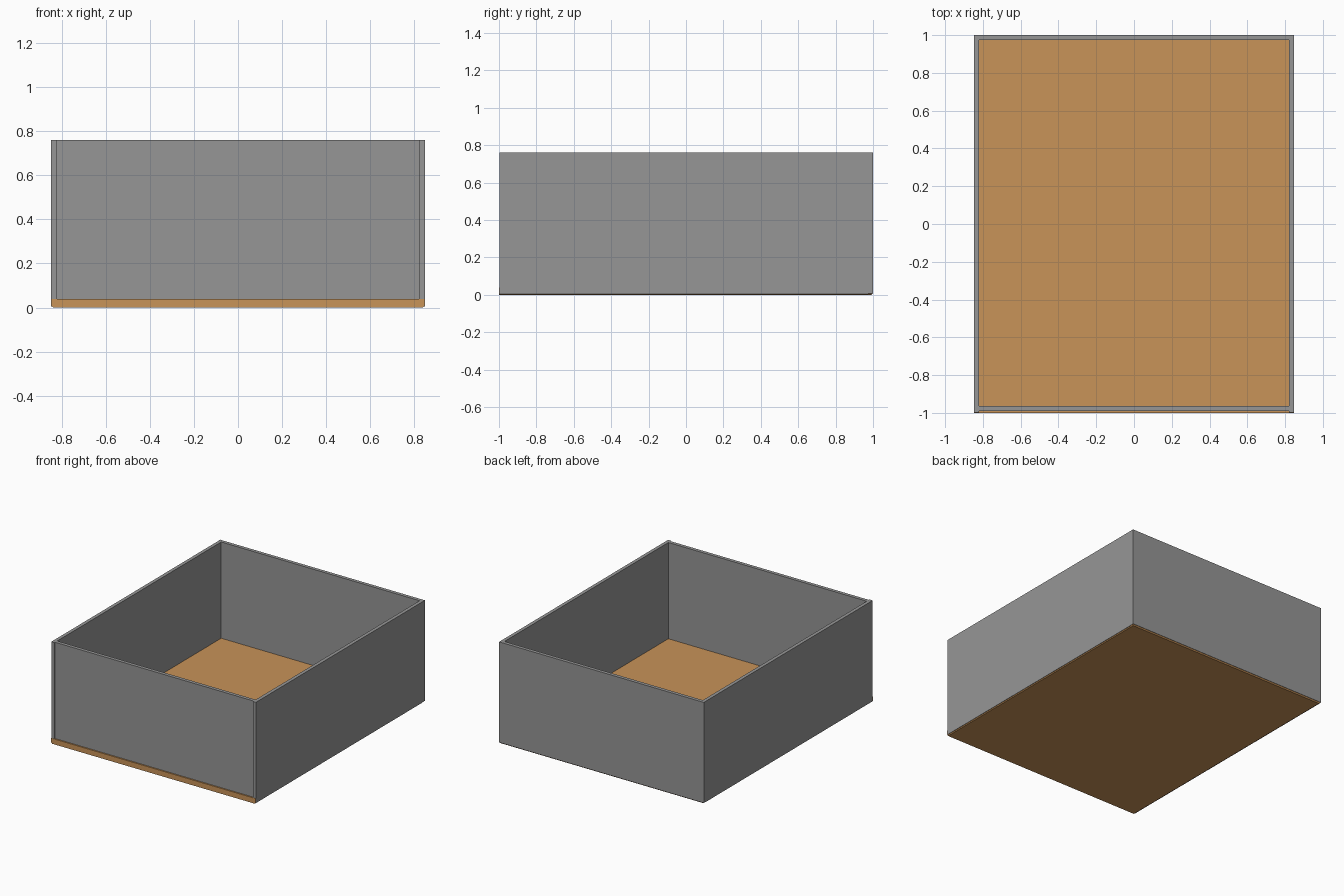
import bpy
import bmesh

if "Cube" in bpy.data.objects:
    bpy.data.objects.remove(bpy.data.objects["Cube"])

W, L, H = 0.847, 1.0, 0.76    # half width, half length, height
T = 0.026                     # wall thickness


def material(name, color):
    m = bpy.data.materials.new(name)
    m.diffuse_color = (*color, 1.0)
    m.use_nodes = True
    m.node_tree.nodes["Principled BSDF"].inputs["Base Color"].default_value = m.diffuse_color
    return m


grey = material("grey_wall", (0.305, 0.305, 0.305))
tan = material("tan_wood", (0.578, 0.292, 0.098))


def box(name, lo, hi, mat, bevel_test=None, bevel=0.008):
    """Box between two corners; edges passing bevel_test get chamfered."""
    bm = bmesh.new()
    bmesh.ops.create_cube(bm, size=1)
    for v in bm.verts:
        v.co = [lo[i] + (v.co[i] + 0.5) * (hi[i] - lo[i]) for i in range(3)]
    if bevel_test:
        edges = [e for e in bm.edges
                 if bevel_test((e.verts[0].co + e.verts[1].co) / 2)]
        bmesh.ops.bevel(bm, geom=edges, offset=bevel, segments=1,
                        affect='EDGES', profile=0.5)
    mesh = bpy.data.meshes.new(name)
    bm.to_mesh(mesh)
    bm.free()
    mesh.materials.append(mat)
    obj = bpy.data.objects.new(name, mesh)
    bpy.context.collection.objects.link(obj)
    return obj


# Floor board, showing as a strip along the front; lower side and back edges eased
box("floor_board", (-W + 0.001, -L, 0), (W - 0.001, L - 0.002, 0.04), tan,
    lambda c: c.z < 0.01 and (abs(c.x) > 0.5 or c.y > 0.5))

# Side walls wrap over the floor edges
for side, s in (("left", -1), ("right", 1)):
    xs = sorted((s * W, s * (W - T)))
    box(side + "_wall", (xs[0], -L + 0.002, 0.006),
        (xs[1], L - T, H), grey)

# Back wall covers the ends of the side walls
box("back_wall", (-W - 0.001, L - T, 0.008), (W, L, H), grey)

# Front wall sits on the floor board, set back slightly
box("front_wall", (-W + T, -L + 0.01, 0.04), (W - T, -L + 0.01 + T, H), grey)
